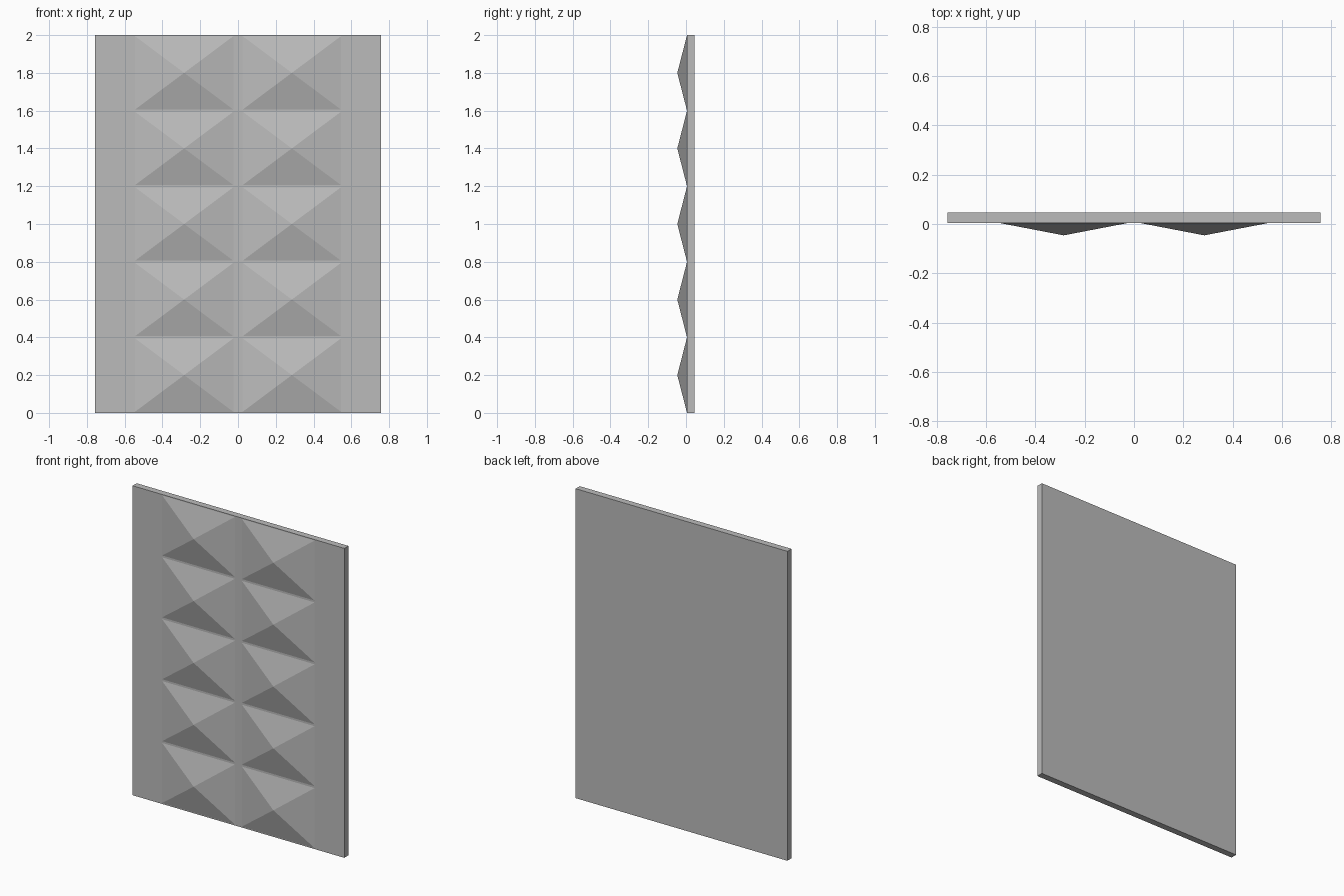
import bpy
import bmesh

if "Cube" in bpy.data.objects:
    bpy.data.objects.remove(bpy.data.objects["Cube"], do_unlink=True)

# One plain grey for the whole panel
grey = bpy.data.materials.new("concrete grey")
grey.use_nodes = True
colour = (0.5, 0.5, 0.5, 1.0)
grey.diffuse_color = colour
grey.node_tree.nodes["Principled BSDF"].inputs["Base Color"].default_value = colour

WIDTH, HEIGHT = 1.514, 2.0
FACE_Y, BACK_Y, TIP_Y = 0.004, 0.046, -0.046
ROWS = 5
PITCH = HEIGHT / ROWS
HALF_W, HALF_H = 0.26, 0.194


def make_object(name, bm):
    bmesh.ops.recalc_face_normals(bm, faces=bm.faces)
    mesh = bpy.data.meshes.new(name)
    bm.to_mesh(mesh)
    bm.free()
    mesh.materials.append(grey)
    obj = bpy.data.objects.new(name, mesh)
    bpy.context.collection.objects.link(obj)
    return obj


# Flat backing slab
bm = bmesh.new()
bmesh.ops.create_cube(bm, size=1.0)
for v in bm.verts:
    v.co.x *= WIDTH
    v.co.y = BACK_Y if v.co.y > 0 else FACE_Y
    v.co.z = HEIGHT if v.co.z > 0 else 0.0
make_object("backing_slab", bm)


# Shallow pyramid stud: four sloping faces, open where it meets the slab
def add_pyramid(bm, x, z):
    tip = bm.verts.new((x, TIP_Y, z))
    base = [bm.verts.new((x + sx * HALF_W, FACE_Y, z + sz * HALF_H))
            for sx, sz in ((-1, -1), (1, -1), (1, 1), (-1, 1))]
    for i in range(4):
        bm.faces.new((base[i], base[(i + 1) % 4], tip))


# Two columns of five studs
for name, x in (("left_stud_column", 0.285), ("right_stud_column", -0.285)):
    bm = bmesh.new()
    for row in range(ROWS):
        add_pyramid(bm, x, (row + 0.5) * PITCH)
    # Each stud is an open shell, so point its faces outward explicitly
    obj = make_object(name, bm)
    for poly in obj.data.polygons:
        if poly.normal.y > 0:
            poly.flip()
